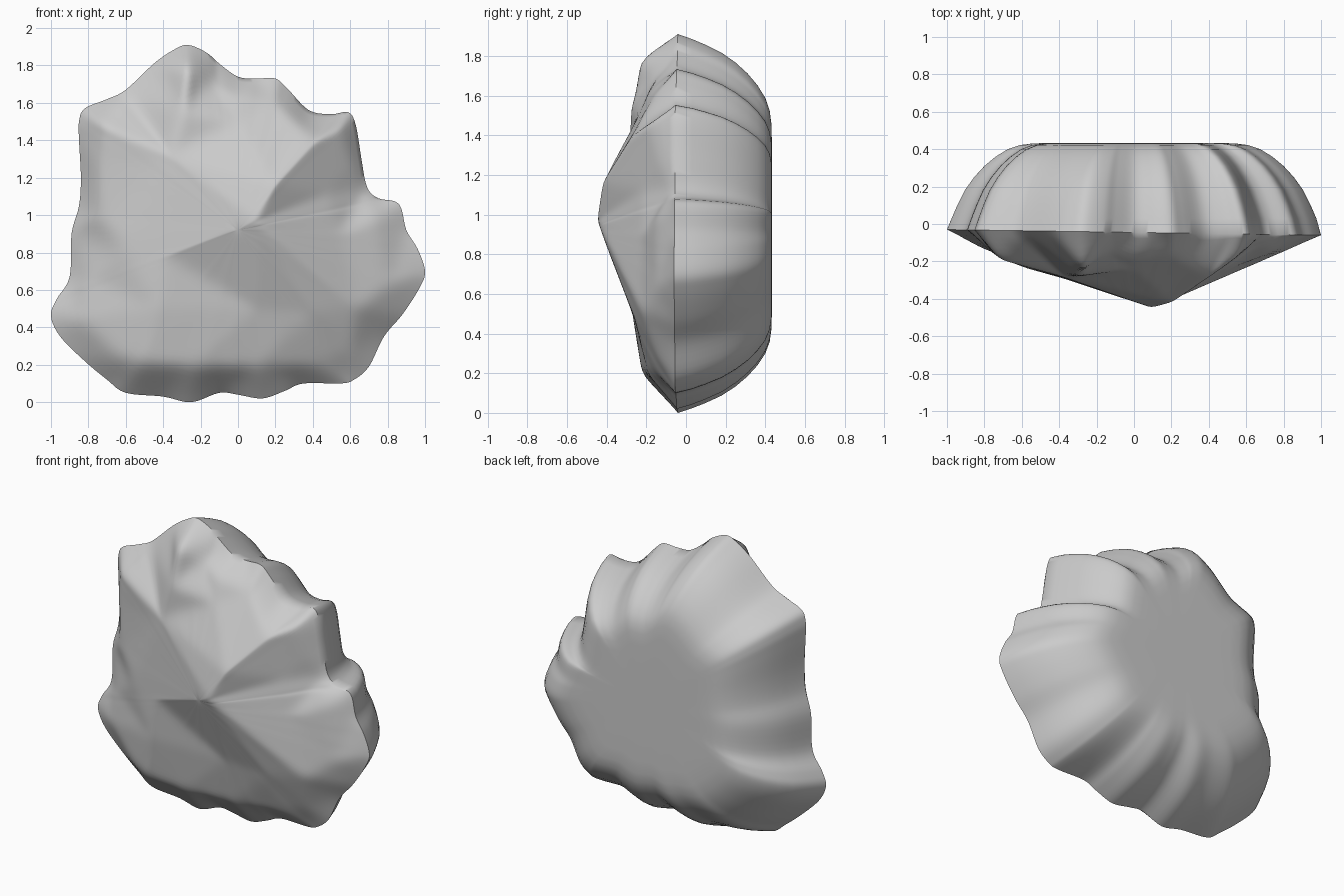
import bpy, bmesh, math
from mathutils import Vector
from mathutils.geometry import delaunay_2d_cdt

cube = bpy.data.objects.get("Cube")
if cube:
    bpy.data.objects.remove(cube)

# Rim outline (x, z), clockwise from the summit
RIM = [(-.27, 1.91), (-.17, 1.87), (-.1, 1.81), (0, 1.74), (.1, 1.73), (.2, 1.73),
       (.27, 1.67), (.38, 1.56), (.5, 1.54), (.59, 1.55), (.63, 1.48), (.66, 1.3),
       (.69, 1.15), (.75, 1.09), (.86, 1.06), (.9, .92), (.96, .82), (1, .7),
       (.97, .61), (.88, .47), (.78, .35), (.7, .19), (.62, .12), (.55, .1),
       (.35, .1), (.25, .06), (.13, .02), (0, .04), (-.1, .05), (-.25, 0),
       (-.4, .03), (-.6, .05), (-.7, .12), (-.82, .22), (-.95, .35), (-1, .46),
       (-.97, .55), (-.9, .67), (-.89, .9), (-.85, 1.05), (-.84, 1.2), (-.85, 1.4),
       (-.85, 1.5), (-.82, 1.57), (-.7, 1.62), (-.6, 1.67), (-.45, 1.81), (-.35, 1.88)]

# Front crags (x, z, depth toward the viewer)
CRAGS = [(.1, .97, .45), (.2, 1.16, .42), (.42, 1.4, .27), (.55, 1.46, .18),
         (-.38, .78, .29), (-.44, .5, .27), (-.5, .21, .22), (-.25, .19, .22),
         (.1, .19, .19), (.4, .2, .15), (.1, .5, .27), (.4, .48, .26),
         (.64, .5, .22), (.8, .62, .15), (.6, .28, .14), (.55, .9, .22),
         (.48, 1.12, .22), (.61, 1.28, .13), (.74, .98, .15), (.2, 1.6, .16),
         (0, 1.5, .24), (0, 1.64, .18), (-.27, 1.78, .24), (-.15, 1.7, .15),
         (-.3, 1.55, .28), (-.36, 1.32, .29), (-.72, 1.48, .19), (-.75, 1.25, .17),
         (-.75, 1, .17), (-.6, .8, .23), (-.8, .68, .12), (-.84, .44, .12),
         (-.62, .23, .18)]
RIDGES = [(0, 1), (1, 2), (2, 3), (0, 4), (4, 5), (5, 6), (0, 12), (6, 7), (7, 8), (8, 9)]

CENTRE = Vector((0, .92))
STEPS = 5
FRONT_RINGS = 36
# Back dome: (scale toward the centre, y)
DOME = [(.975, .03), (.945, .1), (.905, .18), (.855, .25), (.8, .31), (.74, .36),
        (.675, .4), (.61, .422), (.54, .431), (.45, .433), (.25, .433)]


def smooth_loop(points, steps):
    """Closed curve passing through all the points."""
    pts, out = [Vector(p) for p in points], []
    n = len(pts)
    for i in range(n):
        a, b, c, d = (pts[(i + k) % n] for k in (-1, 0, 1, 2))
        for s in range(steps):
            t = s / steps
            out.append(b + .5 * t * (c - a + t * (2 * a - 5 * b + 4 * c - d
                                                  + t * (3 * (b - c) + d - a))))
    return out


def rim_y(x):
    return -.045 - .015 * x


def make_depth(rim):
    """Piecewise flat crag surface as a depth function."""
    flat = [Vector(c[:2]) for c in CRAGS] + [Vector(p) for p in rim]
    depth = [-c[2] for c in CRAGS] + [rim_y(p[0]) for p in rim]
    verts, _, faces, origin, _, _ = delaunay_2d_cdt(flat, RIDGES, [], 0, 1e-5)
    level = [depth[o[0]] if o else -.2 for o in origin]
    tris = [([verts[i] for i in f], [level[i] for i in f]) for f in faces]

    def depth_at(p):
        best, result = -9, rim_y(p.x)
        for (a, b, c), (da, db, dc) in tris:
            area = (b - a).cross(c - a)
            if abs(area) < 1e-9:
                continue
            u = (b - p).cross(c - p) / area
            v = (c - p).cross(a - p) / area
            w = 1 - u - v
            inside = min(u, v, w)
            if inside > best:
                best, result = inside, u * da + v * db + w * dc
            if inside >= 0:
                break
        return result
    return depth_at


def bridge(bm, first, second):
    n = len(first)
    for i in range(n):
        j = (i + 1) % n
        bm.faces.new((first[i], first[j], second[j], second[i]))


def cap(bm, ring, centre):
    hub = bm.verts.new(centre)
    for i, v in enumerate(ring):
        bm.faces.new((v, ring[(i + 1) % len(ring)], hub))
    return hub


rim = smooth_loop(RIM, STEPS)
depth_at = make_depth(RIM)
bm = bmesh.new()
rim_ring = [bm.verts.new((p.x, rim_y(p.x), p.y)) for p in rim]

# Craggy front
ring, crag_verts = rim_ring, []
for k in range(1, FRONT_RINGS):
    scale = 1 - k / FRONT_RINGS
    spots = [CENTRE + (p - CENTRE) * scale for p in rim]
    inner = [bm.verts.new((q.x, depth_at(q), q.y)) for q in spots]
    bridge(bm, ring, inner)
    crag_verts += inner
    ring = inner
crag_verts.append(cap(bm, ring, (CENTRE.x, depth_at(CENTRE), CENTRE.y)))
for _ in range(5):
    bmesh.ops.smooth_vert(bm, verts=crag_verts, factor=.5, use_axis_y=True)

# Ribbed, domed back ending in a flat face
ring = rim_ring
for scale, y in DOME:
    spots = [CENTRE + (p - CENTRE) * scale for p in rim]
    inner = [bm.verts.new((q.x, y, q.y)) for q in spots]
    bridge(bm, ring, inner)
    ring = inner
cap(bm, ring, (CENTRE.x, DOME[-1][1], CENTRE.y))
bmesh.ops.recalc_face_normals(bm, faces=bm.faces)

mesh = bpy.data.meshes.new("rock")
bm.to_mesh(mesh)
bm.free()
rock = bpy.data.objects.new("rock", mesh)
bpy.context.collection.objects.link(rock)

# Plain grey stone
stone = bpy.data.materials.new("grey_stone")
stone.use_nodes = True
colour = (.6, .6, .6, 1)
stone.diffuse_color = colour
stone.node_tree.nodes["Principled BSDF"].inputs["Base Color"].default_value = colour
mesh.materials.append(stone)

bpy.context.view_layer.objects.active = rock
rock.select_set(True)
bpy.ops.object.shade_smooth_by_angle(angle=math.radians(50))
